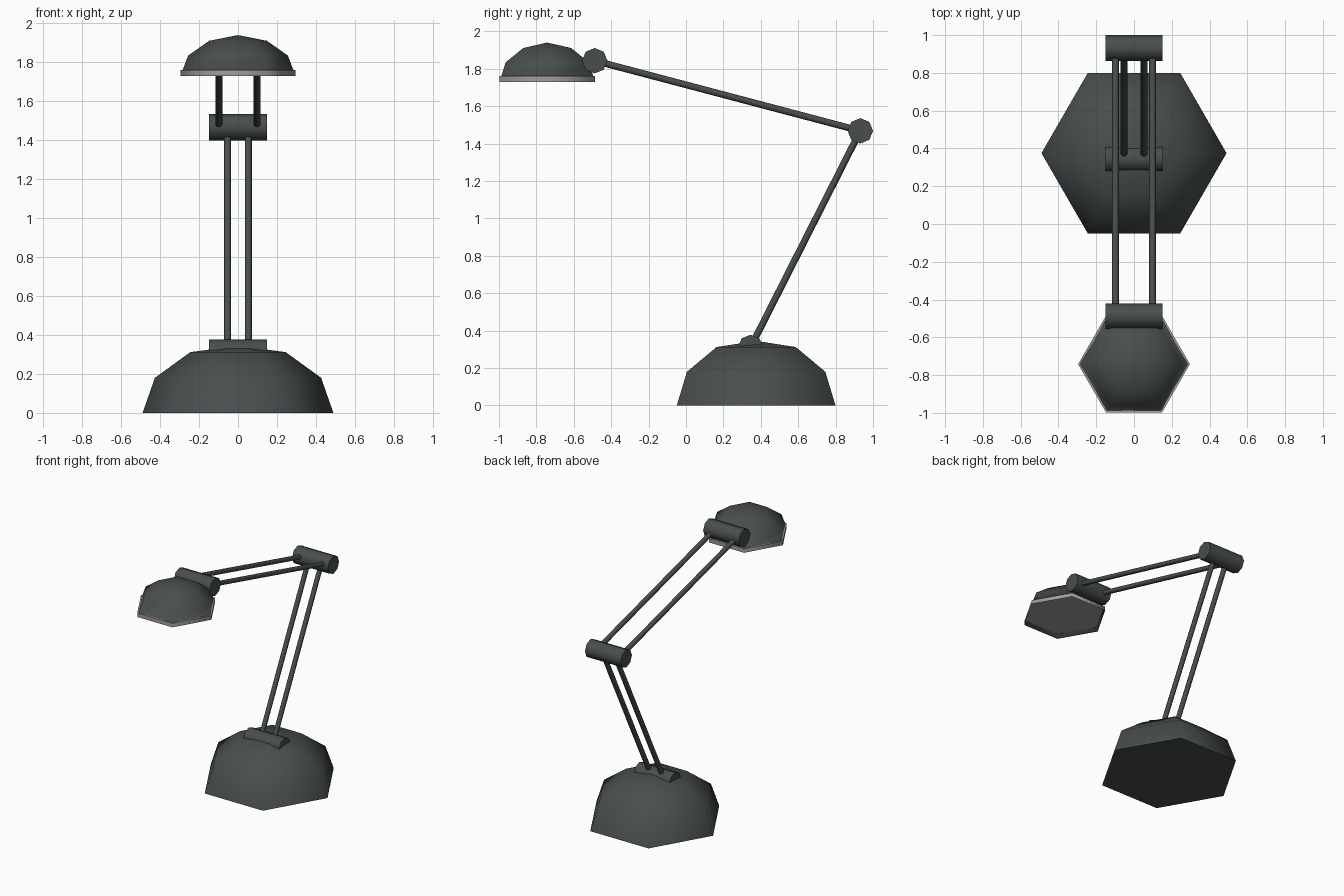
import bpy, bmesh, math
from mathutils import Vector

if "Cube" in bpy.data.objects:
    bpy.data.objects.remove(bpy.data.objects["Cube"])


def material(name, rgb):
    m = bpy.data.materials.new(name)
    m.diffuse_color = (*rgb, 1)
    m.use_nodes = True
    m.node_tree.nodes["Principled BSDF"].inputs["Base Color"].default_value = m.diffuse_color
    return m


GREY = material("dark_grey", (0.065, 0.076, 0.075))
LAMP = material("warm_grey", (0.36, 0.34, 0.32))


def finish(name, bm, mats, angle):
    bmesh.ops.recalc_face_normals(bm, faces=bm.faces)
    me = bpy.data.meshes.new(name)
    bm.to_mesh(me)
    bm.free()
    for m in mats:
        me.materials.append(m)
    ob = bpy.data.objects.new(name, me)
    bpy.context.collection.objects.link(ob)
    bpy.ops.object.select_all(action='DESELECT')
    ob.select_set(True)
    bpy.context.view_layer.objects.active = ob
    bpy.ops.object.shade_smooth_by_angle(angle=math.radians(angle))
    return ob


def dome(name, y, profile, recess=None):
    """Six-sided dome from (radius, z) rings, last point is the apex."""
    bm = bmesh.new()
    rings = [[bm.verts.new((r * math.cos(k * math.pi / 3),
                            y + r * math.sin(k * math.pi / 3), z))
              for k in range(6)] for r, z in profile[:-1]]
    apex = bm.verts.new((0, y, profile[-1][1]))
    for a, b in zip(rings, rings[1:]):
        for k in range(6):
            j = (k + 1) % 6
            bm.faces.new((a[k], a[j], b[j], b[k]))
    for k in range(6):
        bm.faces.new((rings[-1][k], rings[-1][(k + 1) % 6], apex))
    bottom = bm.faces.new(rings[0])
    if recess:
        # rim, then a sunken light panel
        inset, depth = recess
        bmesh.ops.inset_region(bm, faces=[bottom], thickness=inset)
        walls = bmesh.ops.extrude_discrete_faces(bm, faces=[bottom])['faces']
        for f in walls:
            f.material_index = 1
            bmesh.ops.translate(bm, verts=f.verts, vec=(0, 0, depth))
            for e in f.edges:
                for g in e.link_faces:
                    g.material_index = 1
    return finish(name, bm, [GREY, LAMP], 80)


def rod(name, a, b, radius, sides, spin=0.0):
    """Capped cylinder between two points."""
    a, b = Vector(a), Vector(b)
    d = b - a
    bm = bmesh.new()
    bmesh.ops.create_cone(bm, cap_ends=True, segments=sides, radius1=radius,
                          radius2=radius, depth=d.length)
    rot = d.to_track_quat('Z', 'Y').to_matrix().to_4x4()
    for v in bm.verts:
        c, s = math.cos(spin), math.sin(spin)
        x, y, z = v.co
        v.co = (a + b) / 2 + rot @ Vector((c * x - s * y, s * x + c * y, z))
    return finish(name, bm, [GREY], 60)


# base and shade
dome("base", 0.375, [(0.49, 0), (0.427, 0.18), (0.245, 0.312), (0, 0.345)])
dome("shade", -0.742, [(0.296, 1.73), (0.256, 1.835), (0.148, 1.911), (0, 1.94)],
     recess=(0.036, 0.03))

# hinge barrels (y, z)
hinges = {"base_hinge": (0.345, 0.31), "elbow_hinge": (0.932, 1.468),
          "shade_hinge": (-0.488, 1.843)}
for name, (y, z) in hinges.items():
    rod(name, (-0.15, y, z), (0.15, y, z), 0.068, 8)

# paired arm rods
for side, s in (("left", -1), ("right", 1)):
    rod("lower_arm_" + side, (s * 0.053, *hinges["base_hinge"]),
        (s * 0.053, *hinges["elbow_hinge"]), 0.018, 8)
    rod("upper_arm_" + side, (s * 0.098, *hinges["elbow_hinge"]),
        (s * 0.098, *hinges["shade_hinge"]), 0.018, 8)
